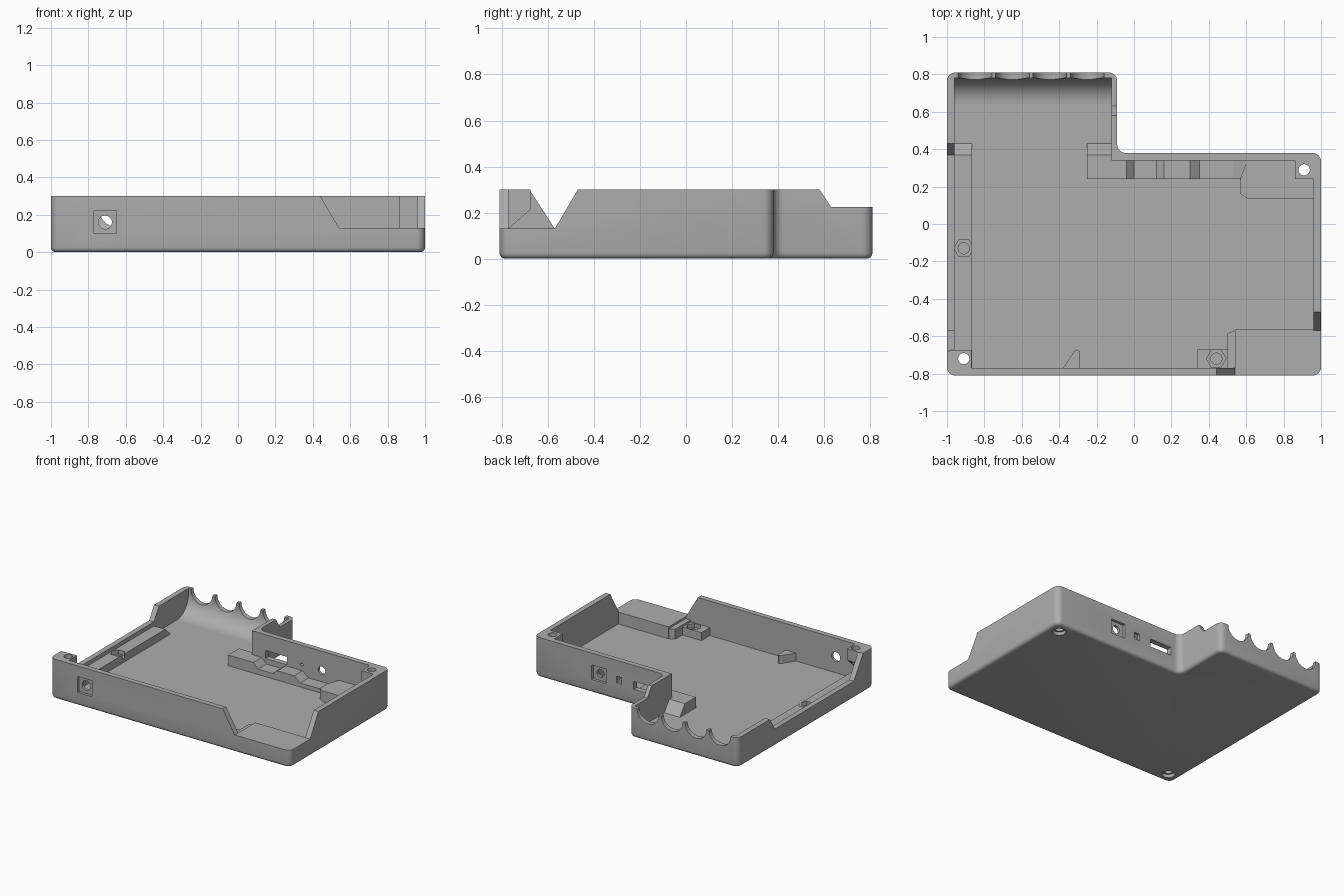
import bpy, bmesh, math
from mathutils import Vector

cube = bpy.data.objects.get("Cube")
if cube:
    bpy.data.objects.remove(cube, do_unlink=True)

grey = bpy.data.materials.new("plain grey")
grey.use_nodes = True
COLOUR = (0.42, 0.42, 0.42, 1)
grey.diffuse_color = COLOUR
grey.node_tree.nodes["Principled BSDF"].inputs["Base Color"].default_value = COLOUR

FLOOR, TOP, LOW, MID, LEDGE = 0.04, 0.30, 0.13, 0.225, 0.10


def finish(name, bm):
    bmesh.ops.recalc_face_normals(bm, faces=bm.faces)
    mesh = bpy.data.meshes.new(name)
    bm.to_mesh(mesh)
    bm.free()
    mesh.materials.append(grey)
    obj = bpy.data.objects.new(name, mesh)
    bpy.context.collection.objects.link(obj)
    return obj


def prism(name, pts, axis, a, b, bottom_round=0):
    """Extrude a 2D outline along an axis from a to b."""
    place = {"x": lambda u, v, w: (w, u, v),
             "y": lambda u, v, w: (u, w, v),
             "z": lambda u, v, w: (u, v, w)}[axis]
    bm = bmesh.new()
    face = bm.faces.new([bm.verts.new(place(u, v, a)) for u, v in pts])
    ext = bmesh.ops.extrude_face_region(bm, geom=[face], use_keep_orig=True)
    shift = Vector(place(0, 0, b - a))
    for v in ext["geom"]:
        if isinstance(v, bmesh.types.BMVert):
            v.co += shift
    bmesh.ops.recalc_face_normals(bm, faces=bm.faces)
    if bottom_round:
        edges = [e for e in bm.edges if all(abs(v.co.z - a) < 1e-5 for v in e.verts)]
        bmesh.ops.bevel(bm, geom=edges, offset=bottom_round, segments=4,
                        profile=0.5, affect="EDGES")
    return finish(name, bm)


def box(name, x, y, z):
    return prism(name, [(x[0], y[0]), (x[1], y[0]), (x[1], y[1]), (x[0], y[1])], "z", *z)


def ring(cx, cy, r, n=32):
    return [(cx + r * math.cos(math.tau * i / n), cy + r * math.sin(math.tau * i / n))
            for i in range(n)]


def rounded(pts, r, n=6):
    """Replace each right-angled corner by an arc."""
    out = []
    for i, p in enumerate(pts):
        p = Vector(p)
        a = (Vector(pts[i - 1]) - p).normalized() * r
        b = (Vector(pts[(i + 1) % len(pts)]) - p).normalized() * r
        for k in range(n + 1):
            t = math.pi / 2 * k / n
            out.append(tuple(p + a * (1 - math.sin(t)) + b * (1 - math.cos(t))))
    return out


def cut(obj, cutters):
    """Subtract the cutters, then delete them."""
    for c in cutters:
        c.hide_render = True
        mod = obj.modifiers.new("cut", "BOOLEAN")
        mod.operation, mod.solver, mod.object = "DIFFERENCE", "EXACT", c
    dg = bpy.context.evaluated_depsgraph_get()
    mesh = bpy.data.meshes.new_from_object(obj.evaluated_get(dg))
    obj.modifiers.clear()
    obj.data = mesh
    for c in cutters:
        bpy.data.objects.remove(c, do_unlink=True)


def screw_hole(x, y):
    return [prism("screw_cutter", ring(x, y, 0.03), "z", -0.1, 0.5),
            prism("screw_head_cutter", ring(x, y, 0.045), "z", -0.1, 0.025)]


def nut_pocket(x, y):
    return [prism("nut_cutter", ring(x, y, 0.052, 6), "z", 0.07, 0.3),
            prism("nut_hole_cutter", ring(x, y, 0.03), "z", 0.05, 0.3)]


# L-shaped tray shell
outer = rounded([(-1, -0.81), (1, -0.81), (1, 0.38), (-0.09, 0.38), (-0.09, 0.81), (-1, 0.81)], 0.045)
inner = [(-0.96, -0.77), (0.96, -0.77), (0.96, 0.34), (-0.12, 0.34), (-0.12, 0.78), (-0.96, 0.78)]
shell = prism("tray_shell", outer, "z", 0, TOP, 0.025)
cutters = [prism("cavity_cutter", inner, "z", FLOOR, 0.5)]

# Sloped dips in the wall tops
cutters += [
    prism("front_dip", [(0.381, 0.4), (0.54, LOW), (1.1, LOW), (1.1, 0.4)], "y", -0.9, -0.75),
    prism("side_dip", [(-0.9, 0.4), (-0.9, LOW), (-0.57, LOW), (-0.411, 0.4)], "x", 0.94, 1.1),
    prism("left_dip", [(-0.745, 0.4), (-0.57, LOW), (0.37, LOW), (0.43, MID), (0.9, MID), (0.9, 0.4)],
          "x", -1.1, -0.94),
    prism("rear_dip", [(0.513, 0.4), (0.63, MID), (0.9, MID), (0.9, 0.4)], "x", -0.95, 0.05)]

# Round scallops in the rear wall
cutters += [prism("scallop", ring(-0.85 + 0.2 * i, MID, 0.09, 40), "y", 0.7, 0.9) for i in range(4)]

# Front socket and rear ports
cutters += [
    box("socket_recess", (-0.77, -0.65), (-0.9, -0.79), (0.1, 0.22)),
    prism("socket_hole", ring(-0.71, 0.16, 0.036), "y", -0.9, -0.7),
    box("slot_port", (-0.01, 0.17), (0.3, 0.5), (0.12, 0.18)),
    box("small_port", (0.27, 0.315), (0.36, 0.5), (0.13, 0.18)),
    prism("small_port_hole", ring(0.2925, 0.155, 0.012, 16), "y", 0.3, 0.5),
    box("square_port", (0.4, 0.52), (0.36, 0.5), (0.1, 0.21)),
    prism("square_port_hole", ring(0.46, 0.155, 0.03), "y", 0.3, 0.5)]
cutters += screw_hole(-0.91, -0.72) + screw_hole(0.91, 0.29)
cut(shell, cutters)

# Corner screw posts, the front one with a sloped underside
front_post = prism("front_screw_post", [(-0.79, TOP), (-0.79, 0.11), (-0.77, LOW), (-0.675, 0.215), (-0.675, TOP)],
                   "x", -0.98, -0.87)
cut(front_post, screw_hole(-0.91, -0.72))
rear_post = box("rear_screw_post", (0.86, 0.98), (0.24, 0.36), (0.02, TOP))
cut(rear_post, screw_hole(0.91, 0.29))

# Long side ledge with a sloped end and a nut pocket
side_ledge = prism("side_ledge", [(-0.78, 0.02), (-0.78, LEDGE), (0.37, LEDGE), (0.43, FLOOR), (0.43, 0.02)],
                   "x", -0.98, -0.865)
cut(side_ledge, nut_pocket(-0.91, -0.13) + screw_hole(-0.91, -0.72))

# Stepped ledge along the rear wall
steps = [(-0.25, 0.02), (-0.25, 0.12), (-0.04, 0.12), (0, 0.08), (0.12, 0.08), (0.16, 0.11),
         (0.30, 0.11), (0.35, 0.07), (0.53, 0.07), (0.61, 0.12), (0.61, 0.02)]
prism("rear_ledge", steps, "y", 0.24, 0.355)
prism("rear_ledge_ramp", [(0.24, 0.02), (0.24, 0.12), (0.37, 0.12), (0.43, FLOOR), (0.43, 0.02)],
      "x", -0.25, -0.11)

# Raised corner blocks
rear_block = prism("rear_corner_block", [(0.57, 0.25), (0.57, 0.16), (0.61, 0.135), (0.97, 0.135),
                                         (0.97, 0.35), (0.61, 0.35)], "z", 0.02, 0.12)
cut(rear_block, screw_hole(0.91, 0.29))
box("front_corner_block", (0.54, 0.97), (-0.78, -0.565), (0.02, LOW))
prism("front_corner_step", [(0.5, -0.78), (0.5, -0.585), (0.545, -0.565), (0.545, -0.78)],
      "z", 0.02, 0.115)

# Nut block and small board stop by the front wall
nut_block = box("nut_block", (0.34, 0.51), (-0.78, -0.67), (0.02, LEDGE))
cut(nut_block, nut_pocket(0.44, -0.72))
prism("board_stop", [(-0.385, -0.78), (-0.32, -0.68), (-0.305, -0.67), (-0.29, -0.68), (-0.29, -0.78)],
      "z", 0.02, LEDGE)

# Curved cradle at the rear, notched by the scallops
arc = [(0.64 + 0.14 * math.sin(t), FLOOR + 0.14 * (1 - math.cos(t)))
       for t in (math.pi / 2 * k / 12 for k in range(13))]
cradle = prism("rear_cradle", [(0.64, 0.02)] + arc + [(0.795, 0.18), (0.795, 0.02)], "x", -0.97, -0.11)
cut(cradle, [prism("scallop", ring(-0.85 + 0.2 * i, MID, 0.09, 40), "y", 0.6, 0.9) for i in range(4)])

# Smooth the rounded surfaces, keep hard edges
for obj in (shell, cradle, rear_post, front_post):
    bpy.ops.object.select_all(action="DESELECT")
    obj.select_set(True)
    bpy.context.view_layer.objects.active = obj
    bpy.ops.object.shade_smooth_by_angle(angle=math.radians(30))
